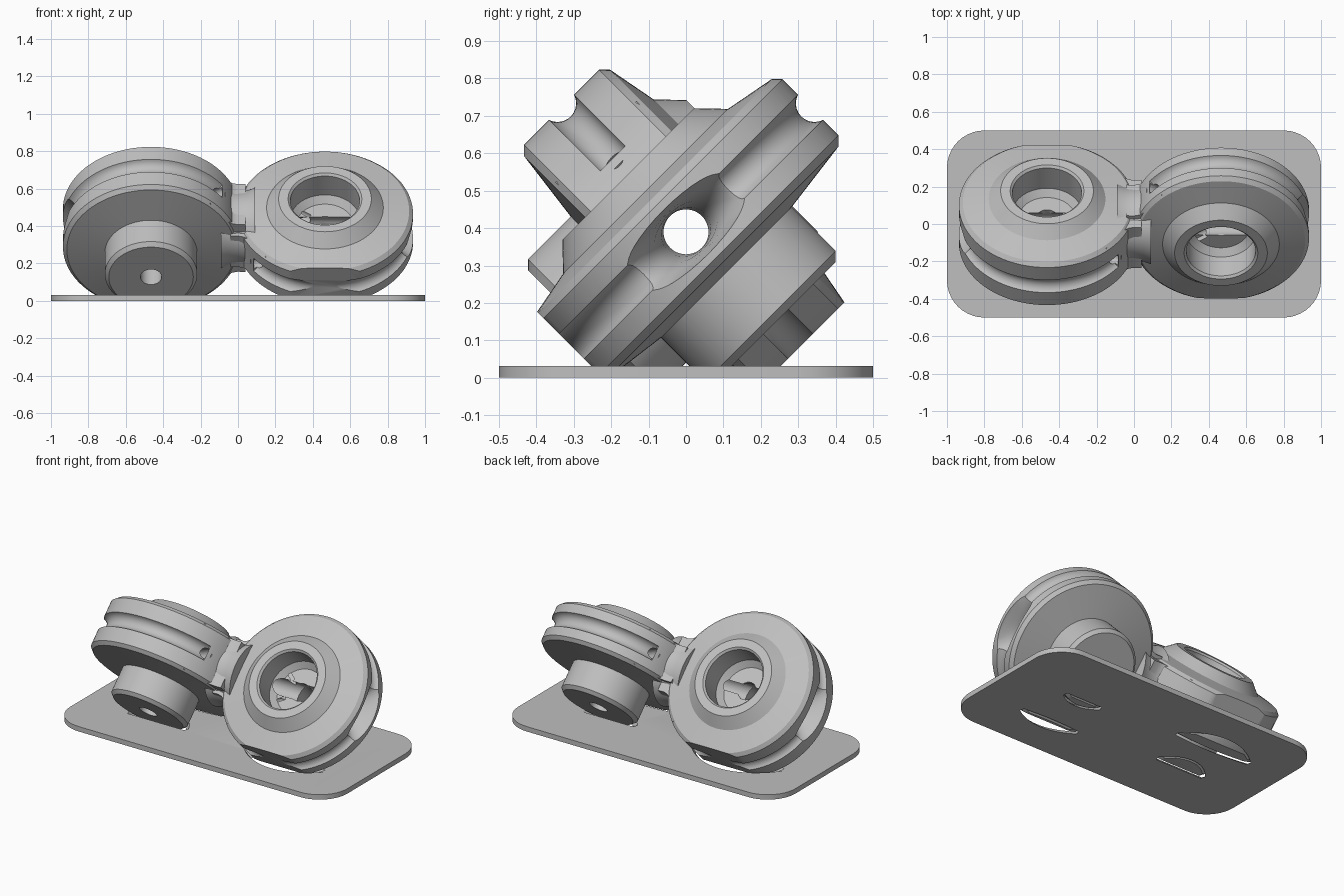
import bpy, bmesh, math
from mathutils import Matrix, Vector

if "Cube" in bpy.data.objects:
    bpy.data.objects.remove(bpy.data.objects["Cube"])

grey = bpy.data.materials.new("light_grey")
grey.diffuse_color = (0.52, 0.52, 0.52, 1)
grey.use_nodes = True
grey.node_tree.nodes["Principled BSDF"].inputs["Base Color"].default_value = grey.diffuse_color
CZ = 0.39    # height of both wheel centres
CX = 0.465   # wheel centre offset from the middle


def new_object(name, bm, matrix=Matrix()):
    bmesh.ops.recalc_face_normals(bm, faces=bm.faces)
    mesh = bpy.data.meshes.new(name)
    bm.to_mesh(mesh)
    bm.free()
    mesh.transform(matrix)
    mesh.materials.append(grey)
    ob = bpy.data.objects.new(name, mesh)
    bpy.context.collection.objects.link(ob)
    return ob


def lathe(name, profile, matrix=Matrix(), steps=96):
    """Closed solid turned round z from (radius, height) points."""
    bm = bmesh.new()
    rings = [[bm.verts.new((r * math.cos(math.tau * i / steps),
                            r * math.sin(math.tau * i / steps), h))
              for i in range(steps)] for r, h in profile]
    for a, b in zip(rings, rings[1:]):
        for i in range(steps):
            j = (i + 1) % steps
            bm.faces.new((a[i], a[j], b[j], b[i]))
    bm.faces.new(rings[0])
    bm.faces.new(rings[-1])
    return new_object(name, bm, matrix)


def prism(name, outline, z0, z1, matrix=Matrix()):
    bm = bmesh.new()
    face = bm.faces.new([bm.verts.new((x, y, z0)) for x, y in outline])
    top = bmesh.ops.extrude_face_region(bm, geom=[face])["geom"]
    for v in top:
        if isinstance(v, bmesh.types.BMVert):
            v.co.z = z1
    return new_object(name, bm, matrix)


def box(name, centre, size, matrix=Matrix()):
    bm = bmesh.new()
    bmesh.ops.create_cube(bm, size=1)
    bm.transform(Matrix.Translation(centre) @ Matrix.Diagonal((*size, 1)))
    return new_object(name, bm, matrix)


def groove_arc(name, radius, tube, start, end, matrix, steps=100, sides=24):
    """Part ring used to cut the rope groove."""
    bm = bmesh.new()
    rings = []
    for i in range(steps + 1):
        a = start + (end - start) * i / steps
        rings.append([bm.verts.new((
            (radius + tube * math.cos(math.tau * k / sides)) * math.cos(a),
            (radius + tube * math.cos(math.tau * k / sides)) * math.sin(a),
            tube * math.sin(math.tau * k / sides))) for k in range(sides)])
    for a, b in zip(rings, rings[1:]):
        for k in range(sides):
            m = (k + 1) % sides
            bm.faces.new((a[k], a[m], b[m], b[k]))
    bm.faces.new(rings[0])
    bm.faces.new(rings[-1])
    return new_object(name, bm, matrix)


def boolean(ob, tool, operation="DIFFERENCE", keep=False):
    mod = ob.modifiers.new("bool", "BOOLEAN")
    mod.operation, mod.object, mod.solver = operation, tool, "EXACT"
    bpy.context.view_layer.objects.active = ob
    bpy.ops.object.modifier_apply(modifier=mod.name)
    if not keep:
        bpy.data.objects.remove(tool)


# base plate with rounded corners
corners = [(0.8, 0.3, 0), (-0.8, 0.3, 90), (-0.8, -0.3, 180), (0.8, -0.3, 270)]
plate = prism("base_plate", [
    (cx + 0.2 * math.cos(math.radians(a0 + t)), cy + 0.2 * math.sin(math.radians(a0 + t)))
    for cx, cy, a0 in corners for t in range(0, 91, 9)], 0, 0.032)


def wheel(name, side, thick, ring_top, stub_end, floor):
    """One tilted pulley; side is +1 for right, -1 for left."""
    M = (Matrix.Translation((side * CX, 0, CZ))
         @ Matrix.Rotation(side * math.radians(45), 4, "X"))
    neck_dir = -side  # local x direction that points to the other wheel
    body = [(0.226, -stub_end), (0.247, -stub_end + 0.021), (0.247, -thick - 0.026),
            (0.45, -thick), (0.471, -thick + 0.021), (0.471, thick - 0.021),
            (0.45, thick), (0.312, thick + 0.026), (0.248, ring_top)]
    ob = lathe(name, body, M)
    # flat on the lower edge of the wheel
    boolean(ob, box("flat", (0, -side * 0.933, 0), (2, 1, 1), M))
    # neck reaching to the middle with concave sides
    half = [(-0.04, 0.18), (0, 0.178), (0.03, 0.185), (0.06, 0.205),
            (0.09, 0.24), (0.12, 0.29), (0.15, 0.34)]
    pts = [(x, y) for x, y in half] + [(x, -y) for x, y in reversed(half)]
    pts = [(neck_dir * (CX - x), y) for x, y in pts]
    boolean(ob, prism("neck", pts, -thick + 0.01, thick - 0.01, M), "UNION")
    # rope groove round the rim, stopping beside the neck
    mid = 0 if neck_dir > 0 else math.pi
    stop = math.radians(36)
    boolean(ob, groove_arc("groove", 0.486, 0.05, mid + stop, mid + math.tau - stop, M))
    # round well inside the ring
    boolean(ob, lathe("well", [(0.15, floor), (0.185, floor + 0.035),
                               (0.185, ring_top - 0.012), (0.21, ring_top + 0.013)], M))
    # pin hole down through the stub
    boolean(ob, lathe("pin_hole", [(0.057, -0.5), (0.057, 0.12)], M, 40))
    # rope channel along x, flared where it leaves the outer rim
    along = Matrix.Rotation(side * math.radians(90), 4, "Y")
    flare = [(0.06, -0.6), (0.06, 0.18), (0.07, 0.25), (0.1, 0.34),
             (0.15, 0.4), (0.24, 0.45), (0.3, 0.52)]
    tool = lathe("channel", flare, along, 48)
    for v in tool.data.vertices:  # squash the flare to the rim thickness
        r = math.hypot(v.co.y, v.co.z)
        limit = 0.06 + (r - 0.06) * 0.12
        v.co.z *= limit / r
    tool.data.transform(M)
    boolean(ob, tool)
    # small rope holes from the groove ends to the well
    for s in (1, -1):
        d = Vector((neck_dir * math.cos(stop), s * math.sin(stop), 0))
        turn = Vector((0, 0, 1)).rotation_difference(d).to_matrix().to_4x4()
        boolean(ob, lathe("rope_hole", [(0.032, 0.1), (0.032, 0.47)], M @ turn, 24))
    # clearance slots in the base plate
    pad = 0.012
    grown = [(r + pad, h + (pad if h > 0 else -pad)) for r, h in body]
    boolean(plate, lathe("clearance", grown, M))
    # trim flush with the underside
    boolean(ob, box("trim", (0, 0, -0.5), (4, 4, 1)))
    return ob


left = wheel("left_pulley", -1, 0.163, 0.25, 0.371, 0.05)
right = wheel("right_pulley", 1, 0.127, 0.219, 0.34, 0.03)

# round core joining the two necks
core = lathe("neck_core", [(0.215, -0.09), (0.2, -0.05), (0.195, 0), (0.2, 0.05), (0.215, 0.09)],
             Matrix.Translation((0, 0, CZ)) @ Matrix.Rotation(math.radians(90), 4, "Y"))
boolean(core, lathe("core_bore", [(0.06, -0.3), (0.06, 0.3)],
                    Matrix.Translation((0, 0, CZ)) @ Matrix.Rotation(math.radians(90), 4, "Y"), 48))

# smooth shading with sharp edges kept
for ob in (plate, left, right, core):
    bpy.ops.object.select_all(action="DESELECT")
    ob.select_set(True)
    bpy.context.view_layer.objects.active = ob
    bpy.ops.object.shade_smooth_by_angle(angle=math.radians(25))
